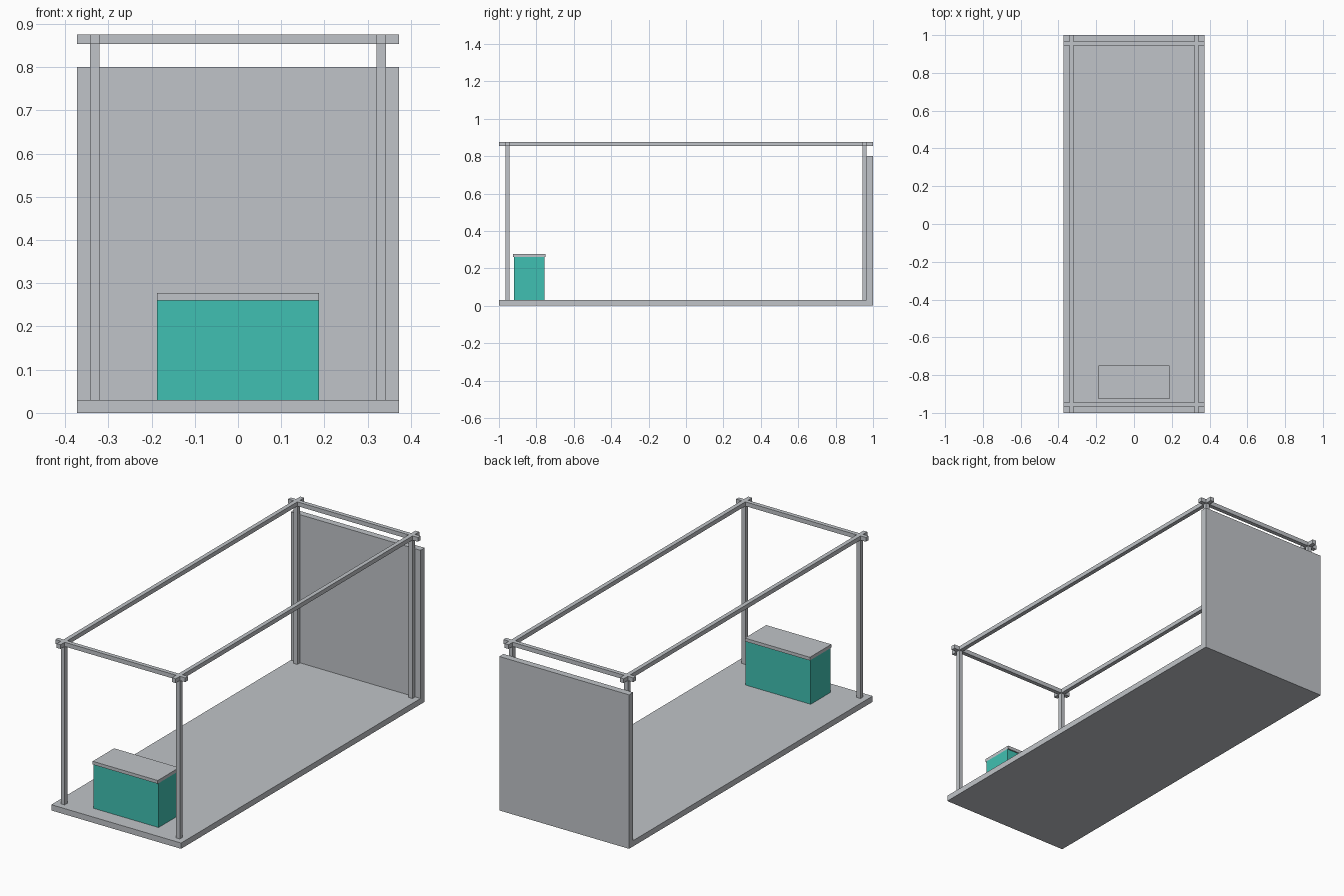
import bpy

if "Cube" in bpy.data.objects:
    bpy.data.objects.remove(bpy.data.objects["Cube"])


def material(name, rgb):
    m = bpy.data.materials.new(name)
    m.diffuse_color = (*rgb, 1.0)
    m.use_nodes = True
    m.node_tree.nodes["Principled BSDF"].inputs["Base Color"].default_value = m.diffuse_color
    return m


GREY = material("light_grey", (0.527, 0.552, 0.578))
TEAL = material("teal", (0.051, 0.527, 0.445))


def box(name, x, y, z, mat):
    """Axis-aligned box from (min, max) ranges."""
    bpy.ops.mesh.primitive_cube_add(size=1)
    ob = bpy.context.object
    ob.name = name
    for v in ob.data.vertices:
        v.co = [r[0] if c < 0 else r[1] for c, r in zip(v.co, (x, y, z))]
    ob.data.materials.append(mat)
    return ob


def span(centre, half):
    return (centre - half, centre + half)


W = 0.373               # half width of the stand
FLOOR, WALL_Y = 0.03, 0.966
PX, PY, H = 0.331, 0.955, 0.011   # post positions and half thickness
RAIL_Z = (0.853, 0.875)

# Platform and back wall
box("floor", (-W, W), (-1, WALL_Y), (0, FLOOR), GREY)
box("back_wall", (-W, W), (WALL_Y, 1), (0, 0.80), GREY)

# Corner posts
for sx, side in ((-1, "left"), (1, "right")):
    for sy, end in ((-1, "front"), (1, "back")):
        box(f"{end}_{side}_post", span(sx * PX, H), span(sy * PY, H),
            (FLOOR, RAIL_Z[0]), GREY)

# Overhead rails, crossing at the corners
for s, side, end in ((-1, "left", "front"), (1, "right", "back")):
    box(f"{side}_rail", span(s * PX, H), (-1, 1), RAIL_Z, GREY)
    box(f"{end}_rail", (-W, W), span(s * PY, H), RAIL_Z, GREY)

# Reception counter
box("counter_body", (-0.187, 0.187), (-0.919, -0.757), (FLOOR, 0.26), TEAL)
box("counter_top", (-0.187, 0.187), (-0.926, -0.75), (0.26, 0.277), GREY)
